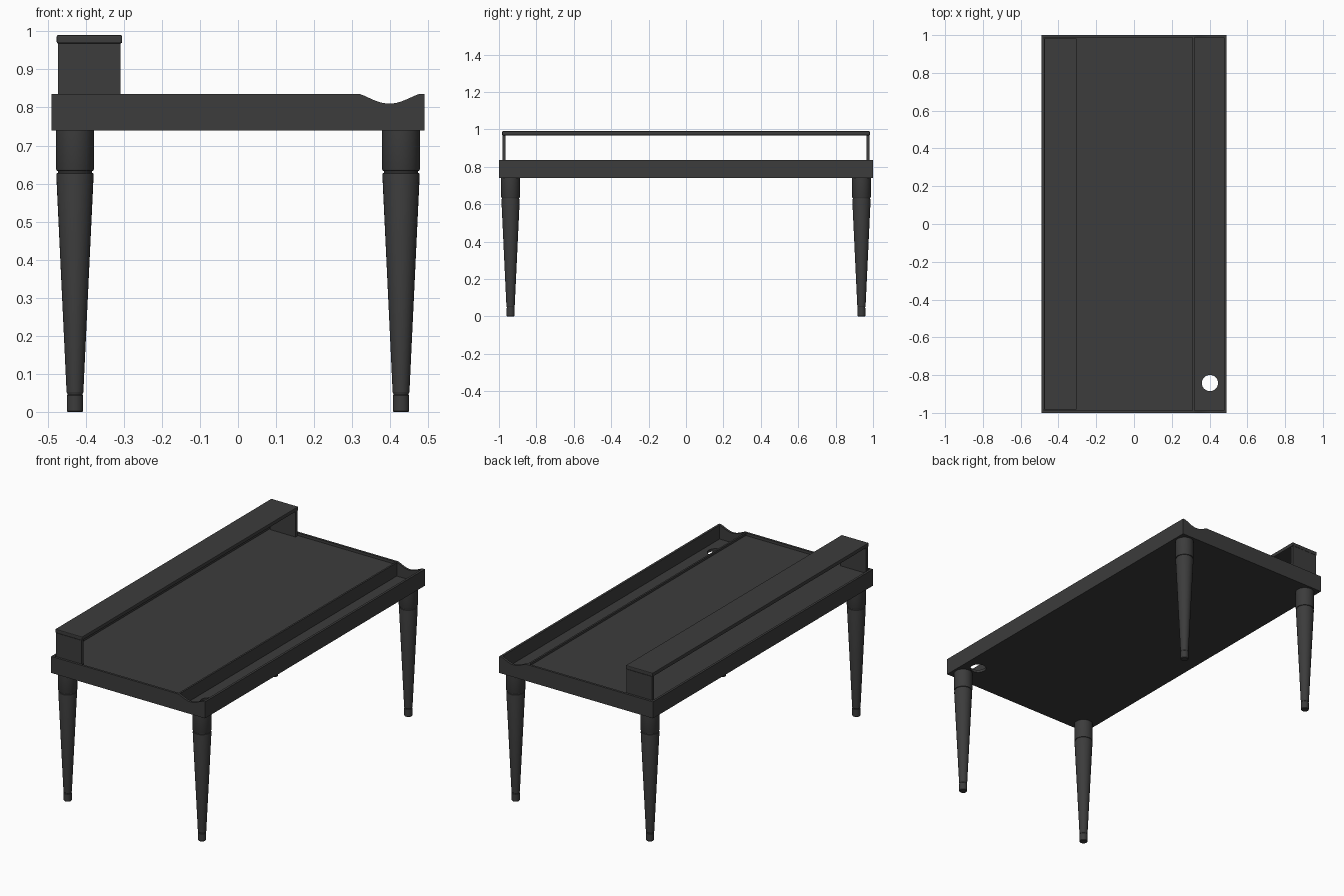
import bpy, bmesh, math

if "Cube" in bpy.data.objects:
    bpy.data.objects.remove(bpy.data.objects["Cube"])

mat = bpy.data.materials.new("charcoal")
mat.diffuse_color = (0.045, 0.045, 0.045, 1)
mat.use_nodes = True
mat.node_tree.nodes["Principled BSDF"].inputs["Base Color"].default_value = mat.diffuse_color


def finish(name, bm, smooth=False, bevel=0):
    bmesh.ops.recalc_face_normals(bm, faces=bm.faces)
    me = bpy.data.meshes.new(name)
    bm.to_mesh(me)
    bm.free()
    ob = bpy.data.objects.new(name, me)
    bpy.context.collection.objects.link(ob)
    me.materials.append(mat)
    bpy.context.view_layer.objects.active = ob
    ob.select_set(True)
    if bevel:
        m = ob.modifiers.new("soft_edges", 'BEVEL')
        m.width, m.segments = bevel, 2
    if smooth:
        bpy.ops.object.shade_smooth_by_angle(angle=math.radians(30))
    ob.select_set(False)
    return ob


def box(name, x0, x1, y0, y1, z0, z1, bevel=0):
    bm = bmesh.new()
    bmesh.ops.create_cube(bm, size=1)
    for v in bm.verts:
        v.co = ((x0 + x1) / 2 + v.co.x * (x1 - x0),
                (y0 + y1) / 2 + v.co.y * (y1 - y0),
                (z0 + z1) / 2 + v.co.z * (z1 - z0))
    return finish(name, bm, bevel=bevel)


def extrude_y(name, pts, y0, y1):
    bm = bmesh.new()
    f = bm.faces.new([bm.verts.new((x, y0, z)) for x, z in pts])
    g = bmesh.ops.extrude_face_region(bm, geom=[f])['geom']
    bmesh.ops.translate(bm, vec=(0, y1 - y0, 0),
                        verts=[v for v in g if isinstance(v, bmesh.types.BMVert)])
    return finish(name, bm)


def lathe(name, profile, cx, cy, n=32):
    bm = bmesh.new()
    rings = [[bm.verts.new((cx + r * math.cos(2 * math.pi * i / n),
                            cy + r * math.sin(2 * math.pi * i / n), z))
              for i in range(n)] for r, z in profile]
    for a, b in zip(rings, rings[1:]):
        for i in range(n):
            j = (i + 1) % n
            bm.faces.new((a[i], a[j], b[j], b[i]))
    bm.faces.new(rings[0])
    bm.faces.new(rings[-1])
    return finish(name, bm, smooth=True)


W, L, T = 0.49, 1.0, 0.013
BOTTOM, FLOOR, PANEL, RIM = 0.74, 0.755, 0.82, 0.835

# bottom board with the round drain hole in the gutter
base = box("bottom_board", -W + T, W - T, -L + T, L - T, BOTTOM, FLOOR)
cutter = lathe("hole_cutter", [(0.043, 0.7), (0.043, 0.8)], 0.402, -0.842)
cutter.hide_render = True
cut = base.modifiers.new("drain_hole", 'BOOLEAN')
cut.operation, cut.object, cut.solver = 'DIFFERENCE', cutter, 'EXACT'
bpy.context.view_layer.objects.active = base
bpy.ops.object.modifier_apply(modifier=cut.name)
bpy.data.objects.remove(cutter)

# playing surface and the thin lip beside the gutter
box("table_panel", -W + T, 0.31, -L + T, L - T, FLOOR, PANEL)
box("gutter_lip", 0.31, 0.32, -L + T, L - T, FLOOR, 0.832)

# side rims
for s, name in ((-1, "left_rim"), (1, "right_rim")):
    a, b = sorted((s * W, s * (W - T)))
    box(name, a, b, -L + T, L - T, BOTTOM, RIM)

# end rims with a scooped dip over the gutter
dip = []
for i in range(17):
    t = i / 16
    depth = 0.025 * math.sin(math.pi * t) ** 1.2
    dip.append((0.32 + 0.155 * t, RIM - depth))
end = [(-W, BOTTOM), (-W, RIM)] + dip + [(W, RIM), (W, BOTTOM)]
extrude_y("front_rim", end, -L, -L + T)
extrude_y("back_rim", end, L - T, L)

# raised shelf on two end walls
box("shelf_top", -0.476, -0.304, -0.983, 0.983, 0.968, 0.99, bevel=0.004)
for s, name in ((-1, "front_shelf_support"), (1, "back_shelf_support")):
    a, b = sorted((s * 0.964, s * 0.982))
    box(name, -0.472, -0.308, a, b, PANEL, 0.968)

# turned legs with a collar groove and a small foot
leg = [(0.019, 0), (0.0215, 0.003), (0.0215, 0.044), (0.020, 0.046), (0.020, 0.049),
       (0.022, 0.052), (0.049, 0.622), (0.048, 0.627), (0.045, 0.628), (0.045, 0.633),
       (0.048, 0.634), (0.05, 0.639), (0.05, BOTTOM)]
for sx, side in ((-1, "left"), (1, "right")):
    for sy, end_name in ((-1, "front"), (1, "back")):
        lathe(f"{end_name}_{side}_leg", leg, sx * 0.428, sy * 0.938)
